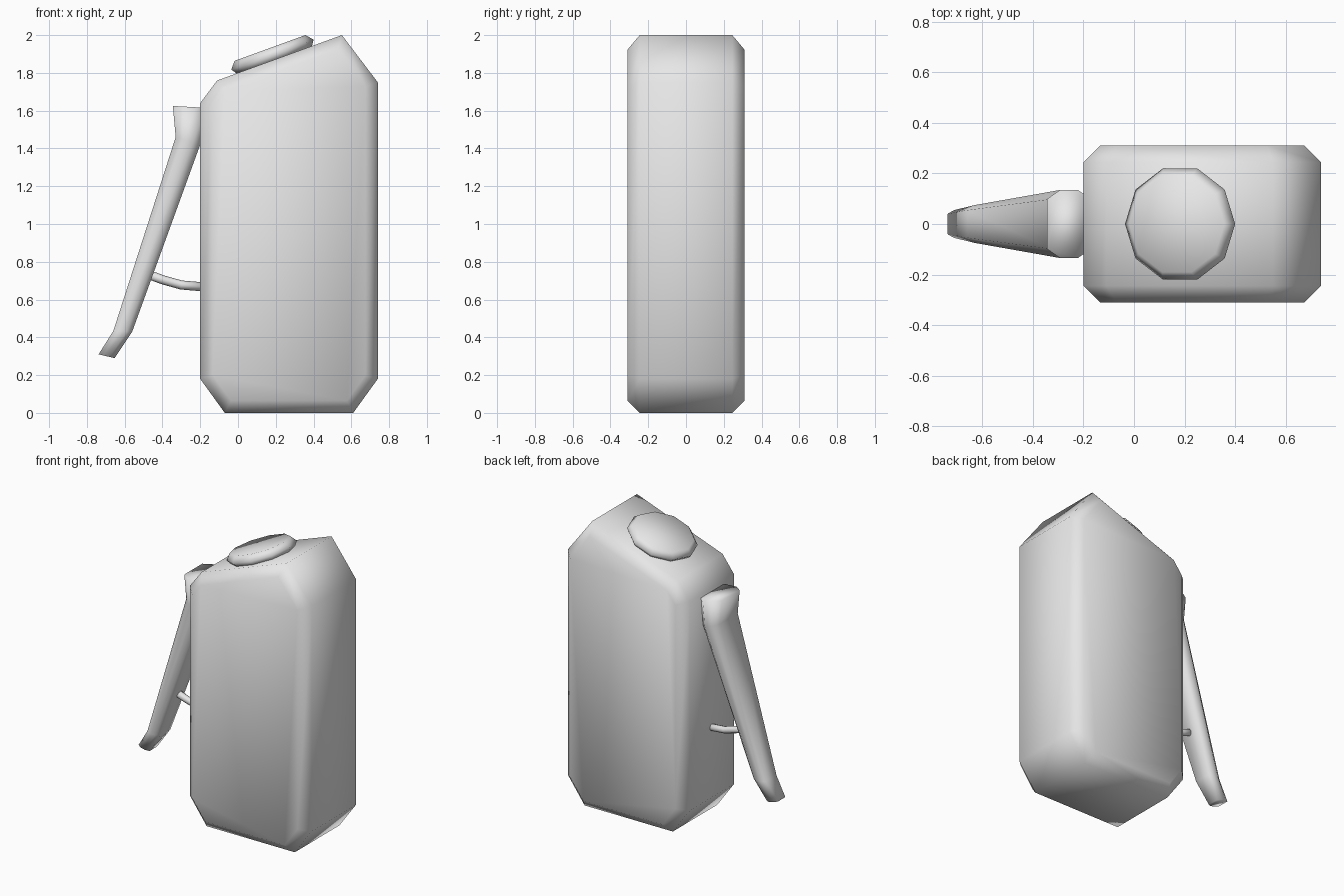
import bpy, bmesh, math
from mathutils import Matrix, Vector

cube = bpy.data.objects.get("Cube")
if cube:
    bpy.data.objects.remove(cube, do_unlink=True)

grey = bpy.data.materials.new("light_grey")
grey.use_nodes = True
COLOUR = (0.8, 0.8, 0.8, 1)
grey.diffuse_color = COLOUR
grey.node_tree.nodes["Principled BSDF"].inputs["Base Color"].default_value = COLOUR


def loft(name, rings, matrix=Matrix()):
    """Skin a row of equal rings into a closed smooth solid."""
    bm = bmesh.new()
    loops = [[bm.verts.new(matrix @ Vector(p)) for p in ring] for ring in rings]
    for a, b in zip(loops, loops[1:]):
        for i in range(len(a)):
            j = (i + 1) % len(a)
            bm.faces.new((a[i], a[j], b[j], b[i]))
    bm.faces.new(loops[0])
    bm.faces.new(loops[-1])
    bmesh.ops.recalc_face_normals(bm, faces=bm.faces)
    for f in bm.faces:
        f.smooth = True
    mesh = bpy.data.meshes.new(name)
    bm.to_mesh(mesh)
    bm.free()
    mesh.materials.append(grey)
    obj = bpy.data.objects.new(name, mesh)
    bpy.context.collection.objects.link(obj)
    return obj


def inset(points, d):
    """Offset a counter-clockwise outline inwards with mitred corners."""
    pts = [Vector(p) for p in points]
    result = []
    for i, p in enumerate(pts):
        e1 = (p - pts[i - 1]).normalized()
        e2 = (pts[(i + 1) % len(pts)] - p).normalized()
        n1, n2 = Vector((-e1.y, e1.x)), Vector((-e2.y, e2.x))
        result.append(p + (n1 + n2) * d / (1 + n1.dot(n2)))
    return result


# Body: side outline with chamfered front and back rims
outline = [(-0.07, 0), (0.61, 0), (0.74, 0.18), (0.74, 1.75),
           (0.55, 2.0), (-0.11, 1.76), (-0.2, 1.64), (-0.2, 0.18)]
rim = inset(outline, 0.065)
loft("body", [[(p[0], y, p[1]) for p in shape] for shape, y in
              ((rim, -0.31), (outline, -0.245), (outline, 0.245), (rim, 0.31))])

# Cap: ten-sided disc lying on the sloping top
slope = math.atan2(0.24, 0.66)
seat = Matrix.Translation((0.192, 0, 1.87)) @ Matrix.Rotation(-slope, 4, "Y")
loft("cap", [[(r * math.cos(math.tau * i / 10), r * math.sin(math.tau * i / 10), h)
              for i in range(10)]
             for r, h in ((0.205, -0.01), (0.232, 0.028), (0.2, 0.066))], seat)


# Lever: chamfered sections from outer edge to inner edge, with half width
def section(outer, inner, half):
    o, i = Vector((outer[0], 0, outer[1])), Vector((inner[0], 0, inner[1]))
    side = [(0, half * 0.73), (0.3, half), (0.7, half), (1, half * 0.73)]
    ring = side + [(t, -w) for t, w in reversed(side)]
    return [o.lerp(i, t) + Vector((0, w, 0)) for t, w in ring]


loft("lever", [section((-0.345, 1.625), (-0.17, 1.615), 0.135),
               section((-0.33, 1.46), (-0.2, 1.42), 0.135),
               section((-0.66, 0.434), (-0.56, 0.43), 0.075),
               section((-0.738, 0.31), (-0.653, 0.29), 0.055)])

# Brace: thin bent rod between lever and body
path = [Vector(p) for p in ((-0.48, 0, 0.735), (-0.4, 0, 0.705),
                            (-0.3, 0, 0.677), (-0.18, 0, 0.667))]
rings = []
for k, p in enumerate(path):
    d = (path[min(k + 1, 3)] - path[max(k - 1, 0)]).normalized()
    up = Vector((-d.z, 0, d.x))
    rings.append([p + 0.024 * (up * math.cos(math.tau * i / 8)
                               + Vector((0, 1, 0)) * math.sin(math.tau * i / 8))
                  for i in range(8)])
loft("brace", rings)
